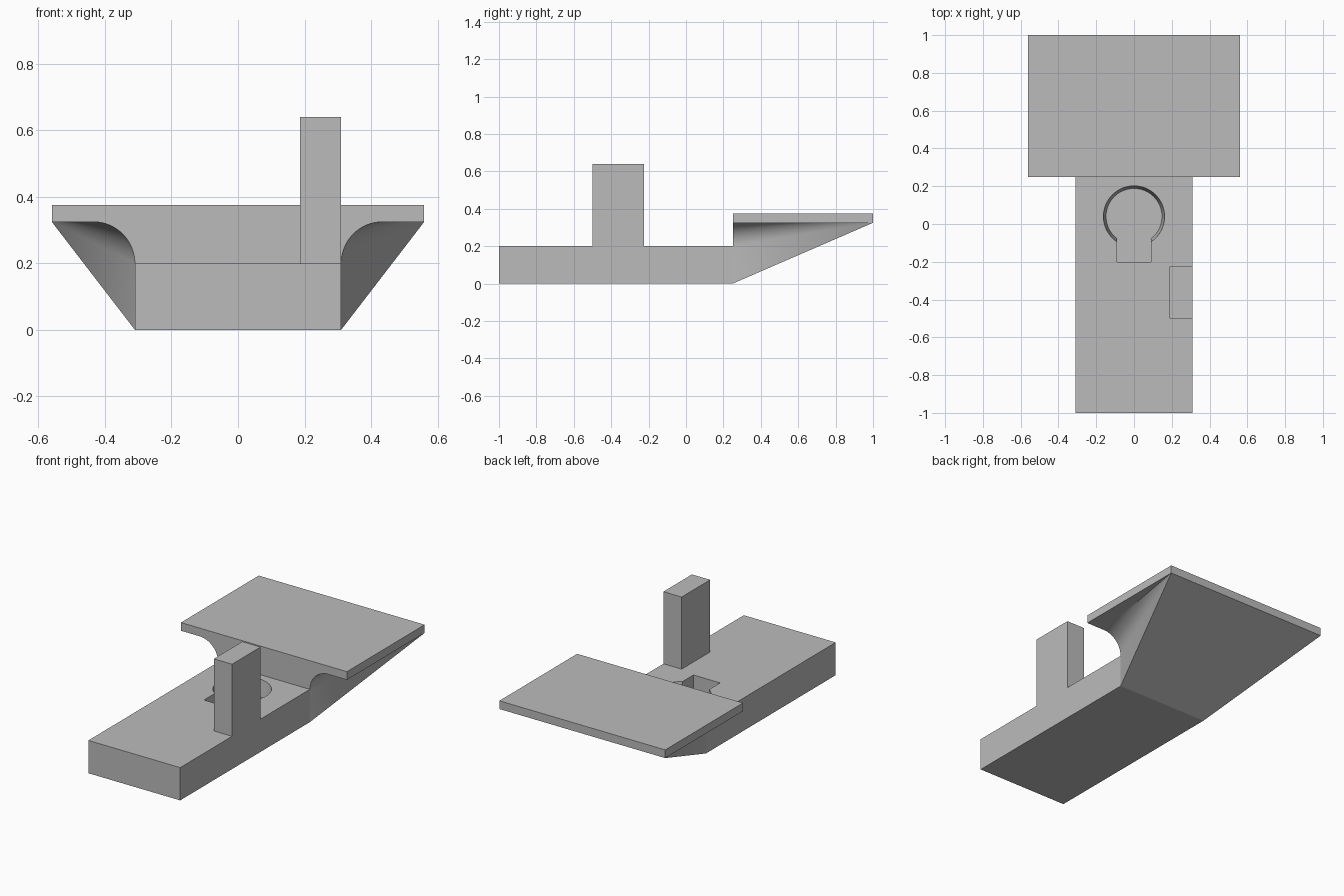
import bpy, bmesh, math

if "Cube" in bpy.data.objects:
    bpy.data.objects.remove(bpy.data.objects["Cube"], do_unlink=True)

grey = bpy.data.materials.new("plain grey")
grey.use_nodes = True
colour = (0.5, 0.5, 0.5, 1)
grey.diffuse_color = colour
grey.node_tree.nodes["Principled BSDF"].inputs["Base Color"].default_value = colour

HULL_W, HULL_TOP, STEP_Y = 0.31, 0.2, 0.25
DECK_W, DECK_LOW, DECK_TOP = 0.56, 0.325, 0.375


def finish(name, bm):
    bmesh.ops.recalc_face_normals(bm, faces=bm.faces)
    mesh = bpy.data.meshes.new(name)
    bm.to_mesh(mesh)
    bm.free()
    mesh.materials.append(grey)
    obj = bpy.data.objects.new(name, mesh)
    bpy.context.collection.objects.link(obj)
    return obj


def box(name, low, high):
    bm = bmesh.new()
    bmesh.ops.create_cube(bm, size=1)
    for v in bm.verts:
        v.co = [b if c > 0 else a for a, b, c in zip(low, high, v.co)]
    return finish(name, bm)


def smooth(obj):
    bpy.ops.object.select_all(action='DESELECT')
    obj.select_set(True)
    bpy.context.view_layer.objects.active = obj
    bpy.ops.object.shade_smooth_by_angle(angle=math.radians(25))


def cut(target, cutter):
    cutter.hide_render = True
    mod = target.modifiers.new("pocket", 'BOOLEAN')
    mod.operation = 'DIFFERENCE'
    mod.solver = 'EXACT'
    mod.object = cutter
    bpy.context.view_layer.objects.active = target
    bpy.ops.object.modifier_apply(modifier=mod.name)
    bpy.data.objects.remove(cutter, do_unlink=True)


# Main body, upright block and raised rear plate
hull = box("hull", (-HULL_W, -1, 0), (HULL_W, STEP_Y, HULL_TOP))
box("tower", (0.187, -0.5, HULL_TOP), (HULL_W, -0.225, 0.64))
box("rear_deck", (-DECK_W, STEP_Y, DECK_LOW), (DECK_W, 1, DECK_TOP))

# Keyhole pocket: slightly tapered round recess with a square slot
bm = bmesh.new()
bmesh.ops.create_cone(bm, cap_ends=True, segments=64, radius1=0.148,
                      radius2=0.176, depth=0.2)
bmesh.ops.translate(bm, verts=bm.verts, vec=(0, 0.04, HULL_TOP))
cut(hull, finish("round_cutter", bm))
cut(hull, box("slot_cutter", (-0.09, -0.2, 0.1), (0.09, 0.0, 0.3)))
smooth(hull)

# Flared support: a filleted cross-section drawn out to the rear deck corners
radius = DECK_LOW - HULL_TOP
half = [(HULL_W, 0)]
for i in range(17):
    a = i / 16 * math.pi / 2
    half.append((HULL_W + radius * (1 - math.cos(a)),
                 HULL_TOP + radius * math.sin(a)))
bm = bmesh.new()
sides = []
for s in (1, -1):
    edge = [bm.verts.new((s * x, STEP_Y, z)) for x, z in half]
    tip = bm.verts.new((s * DECK_W, 1, DECK_LOW))
    for a, b in zip(edge, edge[1:-1]):
        bm.faces.new((a, b, tip))
    bm.faces.new((edge[-2], edge[-1], tip))
    sides.append((edge, tip))
(left, left_tip), (right, right_tip) = sides
bm.faces.new(left + right[::-1])
bm.faces.new((left[0], right[0], right_tip, left_tip))
bm.faces.new((left[-1], right[-1], right_tip, left_tip))
smooth(finish("flared_support", bm))
